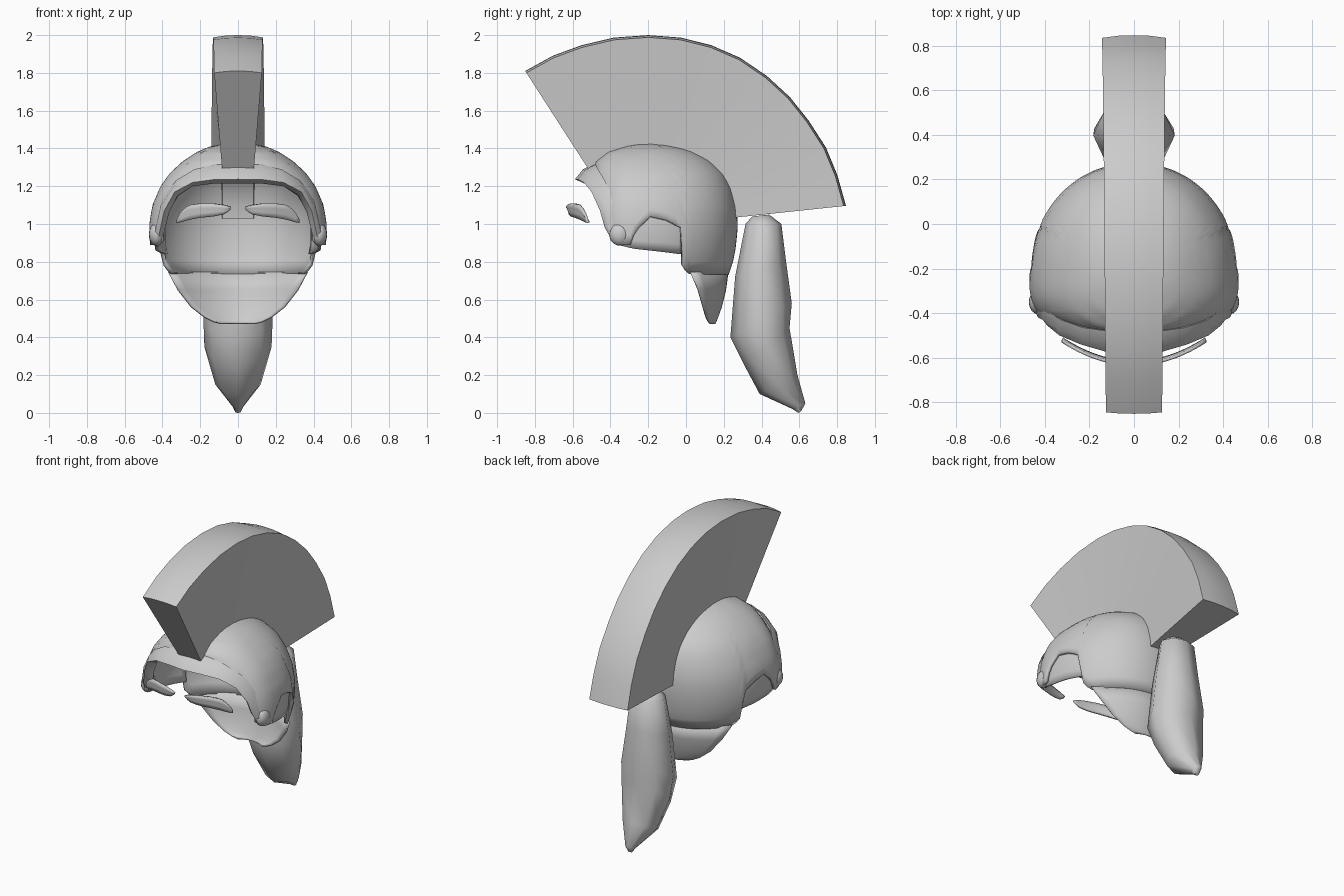
import bpy, bmesh, math
from mathutils import Vector

if "Cube" in bpy.data.objects:
    bpy.data.objects.remove(bpy.data.objects["Cube"])


def lerp_table(table, t):
    """Linear lookup in rows (key, values...) with ascending keys."""
    if t <= table[0][0]:
        return table[0][1:]
    for a, b in zip(table, table[1:]):
        if t <= b[0]:
            f = (t - a[0]) / (b[0] - a[0])
            return tuple(p + (q - p) * f for p, q in zip(a[1:], b[1:]))
    return table[-1][1:]


def loft(name, rows, closed=False, caps=False, mirror=False, thick=0, angle=40, sub=0):
    """Skin equal-length rows of points into a mesh object."""
    bm = bmesh.new()
    vs = [[bm.verts.new(p) for p in r] for r in rows]
    n = len(rows[0])
    for a, b in zip(vs, vs[1:]):
        for i in range(n if closed else n - 1):
            j = (i + 1) % n
            bm.faces.new((a[i], a[j], b[j], b[i]))
    if caps:
        bm.faces.new(vs[0])
        bm.faces.new(vs[-1][::-1])
    bmesh.ops.remove_doubles(bm, verts=bm.verts, dist=1e-4)
    bmesh.ops.recalc_face_normals(bm, faces=bm.faces)
    me = bpy.data.meshes.new(name)
    bm.to_mesh(me)
    bm.free()
    ob = bpy.data.objects.new(name, me)
    bpy.context.collection.objects.link(ob)
    if mirror:
        ob.modifiers.new("mirror", 'MIRROR')
    if sub:
        ob.modifiers.new("smooth", 'SUBSURF').levels = sub
    if thick:
        m = ob.modifiers.new("thickness", 'SOLIDIFY')
        m.thickness, m.offset = thick, -1
    bpy.ops.object.select_all(action='DESELECT')
    ob.select_set(True)
    bpy.context.view_layer.objects.active = ob
    bpy.ops.object.shade_smooth_by_angle(angle=math.radians(angle))
    return ob


# Skull shape by height: z, half width, back y, front y
SHELL = [(0.73, 0.42, 0.225, -0.48), (0.78, 0.44, 0.245, -0.50), (0.88, 0.468, 0.265, -0.53),
         (1.0, 0.47, 0.275, -0.53), (1.1, 0.453, 0.267, -0.52), (1.2, 0.41, 0.24, -0.51),
         (1.27, 0.36, 0.20, -0.50), (1.33, 0.295, 0.14, -0.48), (1.38, 0.22, 0.055, -0.42),
         (1.41, 0.15, -0.04, -0.33), (1.424, 0.08, -0.12, -0.27), (1.43, 0, -0.2, -0.2)]


def skull(phi, z, inset=0):
    """Point on the shell; phi runs -90 (front) to 90 (back) on the +x side."""
    w, yb, yf = lerp_table(SHELL, z)
    yc = -0.25 + 0.05 * max(0, (z - 1.2) / 0.23)
    e = 2 / (2.1 if phi > 0 else 2.5)
    c, s = abs(math.cos(math.radians(phi))), math.sin(math.radians(phi))
    ry = yb - yc if s > 0 else yc - yf
    w, ry = max(w - inset, 0), max(ry - inset, 0)
    x = 0 if abs(phi) > 89.9 else w * c ** e
    return Vector((x, yc + math.copysign(ry * abs(s) ** e, s), z))


# Helmet dome: each column runs from the crown down to the rim for its direction
RIM = [(-90, 1.29), (-50, 1.23), (-38, 1.17), (-33, 1.05), (-29, 0.92), (-20, 0.89), (-6, 0.89),
       (-2, 0.96), (6, 1.04), (16, 1.02), (24, 0.98), (27, 0.78), (32, 0.735), (90, 0.73)]
cols = []
for k in range(61):
    phi = -90 + 3 * k
    rim = lerp_table(RIM, phi)[0]
    cols.append([skull(phi, 1.43 - (1.43 - rim) * (i / 18) ** 1.8) for i in range(19)])
loft("helmet_dome", cols, mirror=True, thick=0.02, angle=50)

# Cheek plates, recessed behind the ear arch
LOW = [(-30, 0.92), (-20, 0.89), (-4, 0.87), (26, 0.84)]
loft("cheek_plates",
     [[skull(p, 1.1 + (lerp_table(LOW, p)[0] - 1.1) * i / 5, 0.025) for i in range(6)]
      for p in range(-28, 31, 4)], mirror=True, thick=0.012)

# Brow visor: lofted wedge running from the centre of the brow down to the cheek
top = [(0, -0.48, 1.32), (0.12, -0.48, 1.315), (0.23, -0.465, 1.29), (0.33, -0.43, 1.23),
       (0.405, -0.38, 1.13), (0.435, -0.36, 1.02), (0.45, -0.35, 0.93)]
mid = [(0, -0.545, 1.29), (0.12, -0.535, 1.285), (0.23, -0.51, 1.265), (0.34, -0.475, 1.2),
       (0.41, -0.43, 1.09), (0.43, -0.42, 1.0), (0.445, -0.39, 0.92)]
lip = [(0, -0.588, 1.237), (0.13, -0.572, 1.235), (0.24, -0.54, 1.22), (0.335, -0.5, 1.17),
       (0.39, -0.455, 1.07), (0.41, -0.43, 0.98), (0.425, -0.39, 0.91)]
low = [(0, -0.54, 1.215), (0.12, -0.53, 1.215), (0.24, -0.5, 1.2), (0.32, -0.46, 1.15),
       (0.365, -0.43, 1.06), (0.385, -0.41, 0.98), (0.4, -0.37, 0.91)]
inner = [(0, -0.46, 1.225), (0.12, -0.46, 1.22), (0.24, -0.44, 1.2), (0.315, -0.41, 1.15),
         (0.37, -0.37, 1.06), (0.395, -0.35, 0.98), (0.41, -0.34, 0.91)]
loft("brow_visor", list(zip(top, mid, lip, low, inner)), closed=True, mirror=True, angle=50)

# Cheek knobs at the front of the ear arch
for side in (-1, 1):
    bpy.ops.mesh.primitive_uv_sphere_add(segments=16, ring_count=10, radius=1,
                                         location=(side * 0.43, -0.35, 0.945))
    knob = bpy.context.object
    knob.name = "cheek_knob"
    knob.scale = (0.042, 0.055, 0.06)
    bpy.ops.object.shade_smooth_by_angle()

# Fan crest: outer arc points (y, z), inner arc tucked into the dome
arc = [(-0.845, 1.80), (-0.70, 1.88), (-0.55, 1.935), (-0.38, 1.975), (-0.2, 1.988), (-0.03, 1.975),
       (0.13, 1.935), (0.28, 1.87), (0.42, 1.775), (0.54, 1.665), (0.64, 1.54), (0.73, 1.40),
       (0.79, 1.255), (0.835, 1.095)]
rows = []
for i, (y, z) in enumerate(arc):
    t = i / (len(arc) - 1)
    a = math.radians(137 * (1 - t))
    yi, zi = -0.2 + 0.42 * math.cos(a), 1.03 + 0.36 * math.sin(a)
    wo, wi = 0.126 + 0.018 * t, 0.083
    out = (Vector((0, y, z)) - Vector((0, yi, zi))).normalized() * 0.012
    rows.append([(-wi, yi, zi), (-wo, y, z), (-wo / 2, y + out.y * .8, z + out.z * .8),
                 (0, y + out.y, z + out.z), (wo / 2, y + out.y * .8, z + out.z * .8),
                 (wo, y, z), (wi, yi, zi)])
loft("crest", rows, closed=True, caps=True, angle=30)

# Hanging tail plume: z at front, z at back, front y, back y, half width
rows = []
for zf, zb, yf, yb, w in [(1.04, 1.05, 0.35, 0.44, 0.06), (1.0, 1.0, 0.315, 0.505, 0.12),
                          (0.72, 0.8, 0.26, 0.53, 0.15), (0.4, 0.58, 0.235, 0.56, 0.183),
                          (0.25, 0.45, 0.31, 0.548, 0.178), (0.1, 0.2, 0.39, 0.59, 0.12),
                          (0.02, 0.05, 0.565, 0.632, 0.03), (0.0, 0.01, 0.595, 0.61, 0.015)]:
    ring = []
    for k in range(8):
        a = math.tau * k / 8
        f = (1 - math.cos(a)) / 2
        ring.append((w * math.sin(a), yf + (yb - yf) * f, zf + (zb - zf) * f))
    rows.append(ring)
loft("tail_plume", rows, closed=True, caps=True, angle=50)

# Neck guard: tapering curved plate; z, half width, edge y, back y
rows = []
for z, w, ye, yb in [(0.745, 0.37, 0.03, 0.225), (0.65, 0.32, 0.07, 0.212), (0.56, 0.25, 0.095, 0.19),
                     (0.505, 0.18, 0.11, 0.17), (0.48, 0.13, 0.12, 0.16), (0.47, 0.09, 0.125, 0.155)]:
    rows.append([(w * s / 8, yb - (yb - ye) * (s / 8) ** 2, z) for s in range(-8, 9)])
loft("neck_guard", rows, thick=0.012, angle=50)

# Eyes: two thin curved almond plates floating in front; x, bottom z, top z
EYE = [(0.04, 1.075, 1.085), (0.07, 1.052, 1.098), (0.13, 1.04, 1.107), (0.2, 1.033, 1.108),
       (0.26, 1.022, 1.1), (0.3, 1.01, 1.07), (0.325, 1.005, 1.025)]
rows = []
for i in range(17):
    x = 0.04 + 0.285 * i / 16
    zb, zt = lerp_table(EYE, x)
    y = -0.637 + x * x
    rows.append([(x, y + 0.01 * (1 - f), zb + (zt - zb) * f) for f in (0, 0.33, 0.67, 1)])
loft("eye_plates", rows, mirror=True, thick=0.014)
